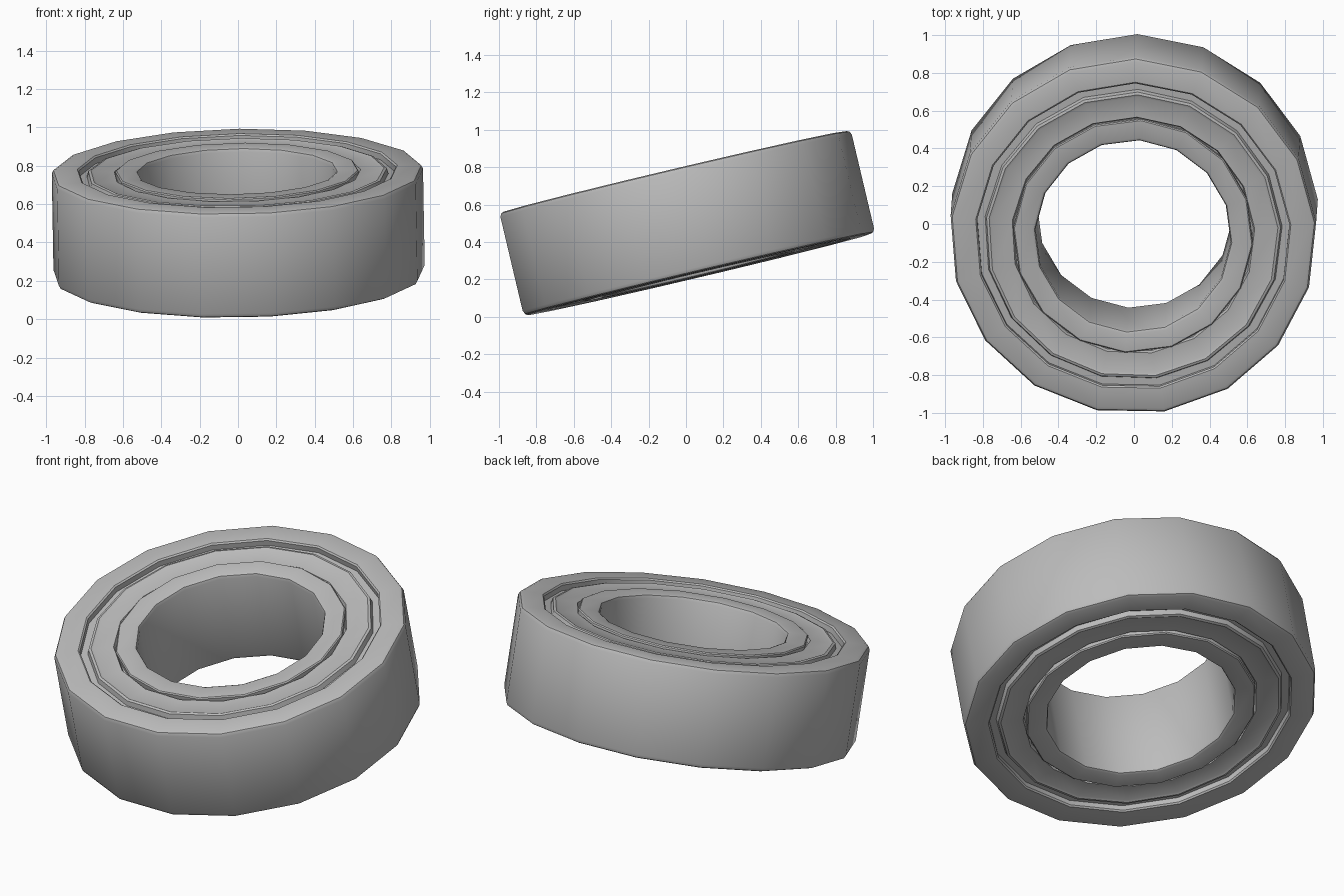
import bpy, bmesh, math

cube = bpy.data.objects.get("Cube")
if cube:
    bpy.data.objects.remove(cube, do_unlink=True)

HALF = 0.282                     # half the bearing width
TILT = (math.radians(13.3), math.radians(-1.0), 0)

steel = bpy.data.materials.new("grey steel")
steel.use_nodes = True
GREY = (0.5, 0.5, 0.5, 1)
steel.diffuse_color = GREY
steel.node_tree.nodes["Principled BSDF"].inputs["Base Color"].default_value = GREY


def ring(name, upper, sides, phase):
    """Lathe a closed profile: (radius, depth below face) mirrored top to bottom."""
    profile = [(r, HALF - d) for r, d in upper]
    profile += [(r, -z) for r, z in reversed(profile)]
    bm = bmesh.new()
    loops = []
    for i in range(sides):
        a = math.radians(phase) + math.tau * i / sides
        loops.append([bm.verts.new((r * math.cos(a), r * math.sin(a), z))
                      for r, z in profile])
    n = len(profile)
    for i in range(sides):
        a, b = loops[i], loops[(i + 1) % sides]
        for j in range(n):
            k = (j + 1) % n
            bm.faces.new((a[j], b[j], b[k], a[k]))
    bmesh.ops.recalc_face_normals(bm, faces=bm.faces)
    mesh = bpy.data.meshes.new(name)
    bm.to_mesh(mesh)
    bm.free()
    mesh.materials.append(steel)
    obj = bpy.data.objects.new(name, mesh)
    bpy.context.collection.objects.link(obj)
    obj.rotation_euler = TILT
    obj.location.z = 0.5
    bpy.ops.object.select_all(action="DESELECT")
    obj.select_set(True)
    bpy.context.view_layer.objects.active = obj
    bpy.ops.object.shade_smooth_by_angle(angle=math.radians(35))
    return obj


# Outer race with rounded rims
ring("outer_race", [(0.83, 0.008), (0.838, 0), (0.948, 0), (0.963, 0.006), (0.972, 0.024)],
     17, 89)

# Shield closing the gap between the races, with a stepped outer lip
ring("shield", [(0.6, 0.035), (0.637, 0.035), (0.645, 0.014), (0.755, 0.014),
                (0.768, 0.008), (0.782, 0.012), (0.79, 0.04), (0.86, 0.04)],
     17, 88)

# Inner race around the bore
ring("inner_race", [(0.518, 0.022), (0.524, 0.006), (0.537, 0), (0.63, 0), (0.636, 0.006)],
     16, 86)
